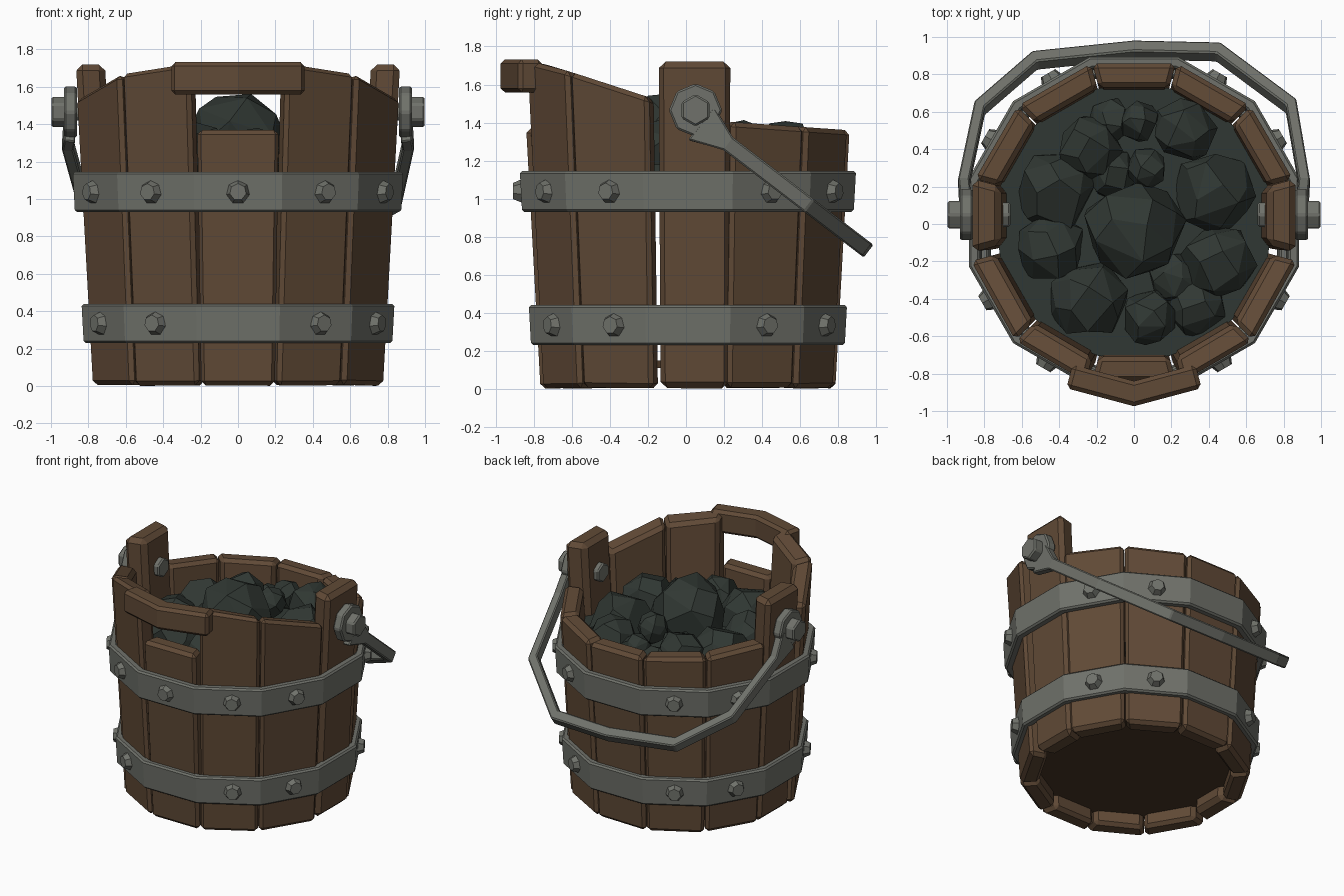
import bpy, bmesh, math, random
from math import sin, cos, tan, radians
from mathutils import Vector, Matrix

random.seed(4)
if "Cube" in bpy.data.objects:
    bpy.data.objects.remove(bpy.data.objects["Cube"])

SIDES = 12
HALF = radians(15)
CENTRE = Vector((0, 0.01, 0))
EARS = (3, 9)
# edge trims (bottom, top) keyed by stave and side
WINDOW, OVERLAP, EAR = (0.006, 0.03), (-0.025, -0.025), (0.02, 0.035)
TRIM = {(1, -1): WINDOW, (11, 1): WINDOW, (2, 1): OVERLAP, (10, -1): OVERLAP,
        (3, -1): EAR, (3, 1): EAR, (9, -1): EAR, (9, 1): EAR}


def material(name, colour):
    m = bpy.data.materials.new(name)
    m.use_nodes = True
    m.diffuse_color = (*colour, 1)
    m.node_tree.nodes["Principled BSDF"].inputs["Base Color"].default_value = (*colour, 1)
    return m


wood = material("brown wood", (0.118, 0.068, 0.037))
dark_wood = material("dark wood", (0.064, 0.036, 0.019))
iron = material("grey iron", (0.16, 0.166, 0.145))
coal = material("dark coal", (0.03, 0.039, 0.033))


def finish(bm, name, mat, bevel=0.0):
    bmesh.ops.recalc_face_normals(bm, faces=bm.faces)
    mesh = bpy.data.meshes.new(name)
    bm.to_mesh(mesh)
    bm.free()
    mesh.materials.append(mat)
    ob = bpy.data.objects.new(name, mesh)
    bpy.context.collection.objects.link(ob)
    if bevel:
        mod = ob.modifiers.new("worn edges", "BEVEL")
        mod.width = bevel
        mod.segments = 1
        mod.limit_method = "ANGLE"


def axes(k):
    # outward and sideways directions of stave k, counted from the front
    a = radians(30 * k - 90)
    return Vector((cos(a), sin(a), 0)), Vector((-sin(a), cos(a), 0))


def bridge(bm, loops, closed=False):
    # skin a series of equal vertex loops, capping the ends if open
    n = len(loops[0])
    for i in range(len(loops) if closed else len(loops) - 1):
        a, b = loops[i], loops[(i + 1) % len(loops)]
        for j in range(n):
            bm.faces.new((a[j], a[(j + 1) % n], b[(j + 1) % n], b[j]))
    if not closed:
        bm.faces.new(loops[0])
        bm.faces.new(loops[-1])


def rim_height(k, y):
    if k == 0:
        return 1.37
    if k in EARS:
        return 1.72
    if y < 0:
        return min(1.73, 1.515 - 0.33 * (y + 0.14))
    return 1.42 - 0.07 * y


def stave(k):
    out, side = axes(k)
    ear = k in EARS
    shift = Vector((0, 0.035 if ear else 0, 0))
    wall = 0.155 if ear else 0.13
    bm = bmesh.new()
    loops = []
    for top in (0, 1):
        loop = []
        for s, inner in ((-1, 0), (1, 0), (1, 1), (-1, 1)):
            trim = TRIM.get((k, s), (0.004, 0.004))[top]

            def corner(z):
                r = 0.775 + (0.053 if ear else 0.055) * z - wall * inner
                return CENTRE + shift + out * r + side * s * (r * tan(HALF) - trim)
            z = rim_height(k, corner(1.5).y) if top else random.uniform(0, 0.01)
            p = corner(z)
            p.z = z
            loop.append(bm.verts.new(p))
        loops.append(loop)
    bridge(bm, loops)
    name = {0: "front_stave", 3: "left_ear_stave", 9: "right_ear_stave"}.get(k, f"stave_{k}")
    finish(bm, name, wood, 0.034 if ear else 0.025)


def band(name, z0, z1, outer):
    bm = bmesh.new()
    loops = []
    for k in range(SIDES):
        a = radians(30 * k + 15)
        loop = []
        for z, thick in ((z0, 0), (z1, 0), (z1, 0.06), (z0, 0.06)):
            r = (outer + 0.055 * (z - z0) - thick) / cos(HALF)
            loop.append(bm.verts.new(CENTRE + Vector((r * cos(a), r * sin(a), z))))
        loops.append(loop)
    bridge(bm, loops, closed=True)
    finish(bm, name, iron, 0.012)


def peg(name, start, direction, r1, r2, length, sides, mat=iron, bevel=0.0):
    # straight or tapered many-sided peg
    bm = bmesh.new()
    d = Vector(direction).normalized()
    bmesh.ops.create_cone(bm, cap_ends=True, segments=sides, radius1=r1, radius2=r2, depth=length)
    turn = d.to_track_quat("Z", "Y").to_matrix().to_4x4()
    bm.transform(Matrix.Translation(Vector(start) + d * length / 2) @ turn)
    finish(bm, name, mat, bevel)


def disc(name, z, r, mat):
    peg(name, CENTRE + Vector((0, 0, z)), (0, 0, 1), r, r, 0.04, SIDES * 2, mat)


def sweep(name, plan, half_thick, half_high, up, height, mat, bevel):
    # mitred rectangular bar following a plan path
    bm = bmesh.new()
    pts = [Vector(p) for p in plan]
    loops = []
    for i, p in enumerate(pts):
        before = (p - pts[i - 1]).normalized() if i else None
        after = (pts[i + 1] - p).normalized() if i < len(pts) - 1 else None
        t = ((before or after) + (after or before)).normalized()
        n = Vector((-t.y, t.x)) * half_thick / t.dot(after or before)
        loop = []
        for a, b in ((-1, -1), (1, -1), (1, 1), (-1, 1)):
            q = p + n * a
            base = Vector((q.x, q.y, height(q.y)))
            loop.append(bm.verts.new(base + Vector(up) * half_high(p.y) * b))
        loops.append(loop)
    bridge(bm, loops)
    finish(bm, name, mat, bevel)


# wooden wall and recessed floor
for k in range(SIDES):
    stave(k)
disc("bucket_floor", 0.11, 0.72, dark_wood)

# grip across the opening above the short front stave
sweep("front_grip", [(-0.345, -0.815), (0, -0.907), (0.345, -0.815)], 0.065,
      lambda y: 0.087, (0, 0, 1), lambda y: 1.645, wood, 0.022)

# iron bands with rivets, none under the ears or at the back
for label, z0, z1, outer in (("lower", 0.23, 0.44, 0.825), ("upper", 0.93, 1.145, 0.872)):
    band(label + "_band", z0, z1, outer)
    for k in range(SIDES):
        if k in (3, 6, 9) or (k == 0 and label == "lower"):
            continue
        out, side = axes(k)
        p = CENTRE + out * (outer - 0.005) + Vector((0, 0, (z0 + z1) / 2))
        # rivets on the front half sit slightly nearer the ears
        if out.y < 0:
            p += side * math.copysign(0.03, out.x) * (abs(out.x) > 0.1)
        peg(f"{label}_rivet_{k}", p, out, 0.068, 0.045, 0.052, 7)

# swinging handle resting toward the back, flaring into its eyes
sweep("bail_handle",
      [(-0.9, 0.08), (-0.91, 0.22), (-0.825, 0.62), (-0.53, 0.875), (0, 0.93),
       (0.45, 0.92), (0.84, 0.63), (0.91, 0.22), (0.9, 0.08)], 0.03,
      lambda y: 0.042 + 0.5 * max(0, 0.22 - y), (0, 0.607, 0.794),
      lambda y: 1.42 - 0.765 * (y - 0.05), iron, 0.008)

# pivots through the ears
for s, label in ((1, "left"), (-1, "right")):
    for part, x, r, length, sides in (("eye_plate", 0.862, 0.14, 0.068, 8),
                                      ("pivot_bolt", 0.92, 0.085, 0.078, 6),
                                      ("pivot_shank", 0.69, 0.05, 0.25, 8),
                                      ("inner_bolt", 0.66, 0.075, 0.1, 6)):
        peg(f"{label}_{part}", (s * x, 0.05, 1.465), (s, 0, 0), r, r, length, sides, iron, 0.01)


def rock(i, x, y, r, top):
    # faceted lump: hull of jittered points spread evenly on a ball
    bm = bmesh.new()
    count = 24
    start = random.uniform(0, 6)
    for j in range(count):
        h = 1 - 2 * (j + 0.5) / count
        a = start + j * 2.4 + random.uniform(-0.3, 0.3)
        w = math.sqrt(1 - h * h)
        size = r * random.uniform(0.93, 1.08)
        bm.verts.new(Vector((x + w * cos(a) * size, y + w * sin(a) * size, top - r + h * size)))
    bmesh.ops.convex_hull(bm, input=bm.verts)
    bmesh.ops.dissolve_limit(bm, angle_limit=radians(14), verts=bm.verts, edges=bm.edges)
    finish(bm, f"coal_lump_{i}", coal)


# heap of coal
disc("coal_bed", 1.14, 0.74, coal)
LUMPS = [(0, -0.03, 0.27, 1.58), (-0.42, 0.18, 0.22, 1.4), (-0.24, 0.41, 0.17, 1.39),
         (0.03, 0.55, 0.11, 1.36), (0.27, 0.5, 0.17, 1.42), (0.07, 0.3, 0.11, 1.41),
         (0.43, 0.17, 0.22, 1.42), (0.45, -0.2, 0.2, 1.41), (0.08, -0.5, 0.15, 1.38),
         (-0.25, -0.4, 0.21, 1.41), (-0.45, -0.13, 0.19, 1.39), (0.34, -0.44, 0.17, 1.32),
         (-0.12, 0.55, 0.12, 1.3), (-0.12, 0.27, 0.14, 1.31), (0.22, -0.3, 0.15, 1.3)]
for i, lump in enumerate(LUMPS):
    rock(i, *lump)
